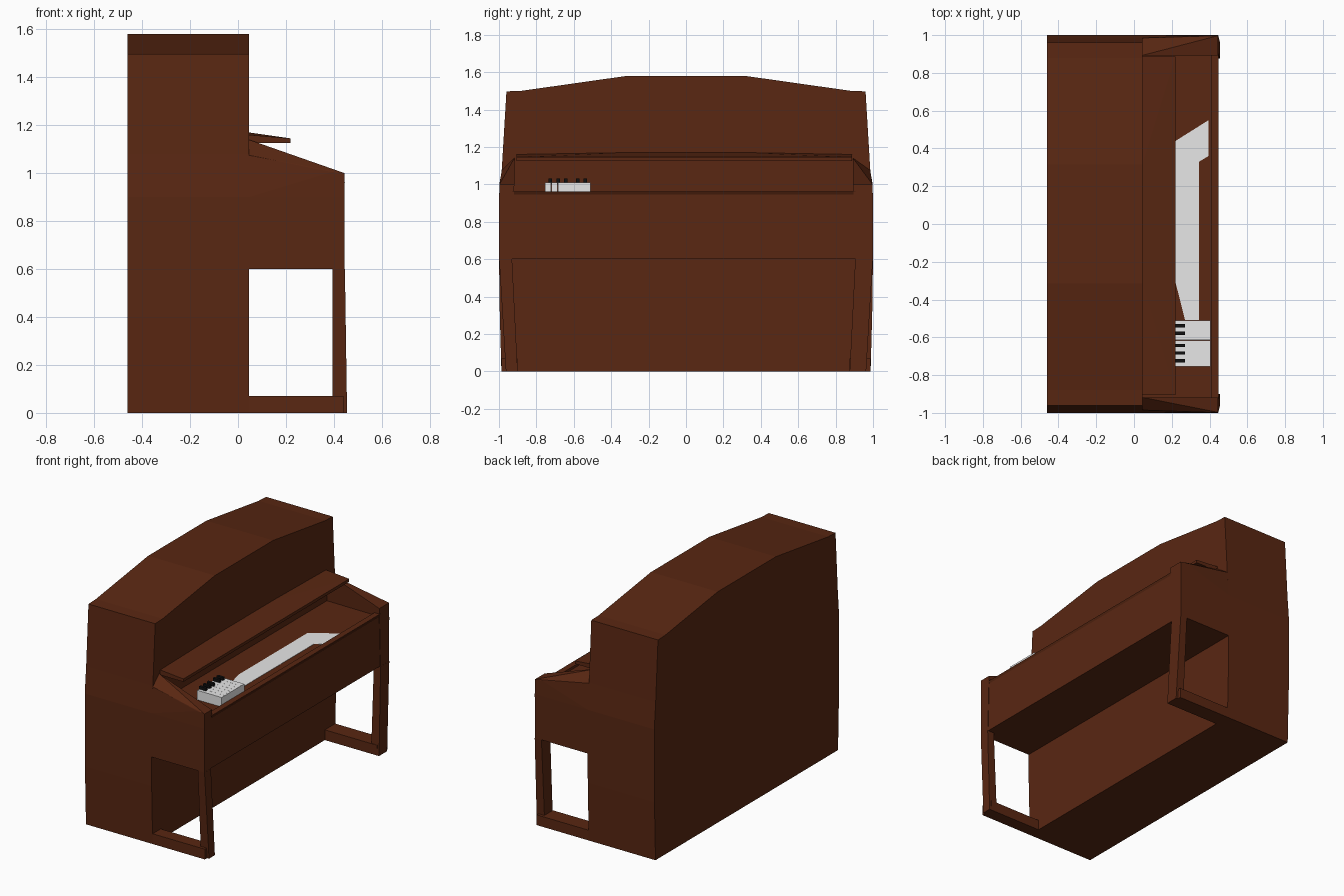
import bpy, bmesh

if "Cube" in bpy.data.objects:
    bpy.data.objects.remove(bpy.data.objects["Cube"])


def material(name, rgb):
    m = bpy.data.materials.new(name)
    m.diffuse_color = (*rgb, 1)
    m.use_nodes = True
    m.node_tree.nodes["Principled BSDF"].inputs["Base Color"].default_value = m.diffuse_color
    return m


WOOD = material("brown wood", (0.10, 0.02, 0.006))
IVORY = material("key white", (0.8, 0.8, 0.8))
EBONY = material("key black", (0.005, 0.005, 0.005))


def finish(name, bm, mat):
    bmesh.ops.recalc_face_normals(bm, faces=bm.faces)
    me = bpy.data.meshes.new(name)
    bm.to_mesh(me)
    bm.free()
    me.materials.append(mat)
    ob = bpy.data.objects.new(name, me)
    bpy.context.collection.objects.link(ob)
    return ob


def prism(name, pts, offset, mat=WOOD):
    """Extrude a flat outline of 3D points by an offset."""
    bm = bmesh.new()
    face = bm.faces.new([bm.verts.new(p) for p in pts])
    res = bmesh.ops.extrude_face_region(bm, geom=[face], use_keep_orig=True)
    verts = [v for v in res["geom"] if isinstance(v, bmesh.types.BMVert)]
    bmesh.ops.translate(bm, verts=verts, vec=offset)
    return finish(name, bm, mat)


def hull(name, pts, mat=WOOD):
    """Convex solid around a few corner points."""
    bm = bmesh.new()
    for p in pts:
        bm.verts.new(p)
    bmesh.ops.convex_hull(bm, input=bm.verts)
    bmesh.ops.dissolve_limit(bm, angle_limit=0.01, verts=bm.verts, edges=bm.edges)
    return finish(name, bm, mat)


def box(name, x0, x1, y0, y1, z0, z1, mat=WOOD):
    return hull(name, [(x, y, z) for x in (x0, x1) for y in (y0, y1) for z in (z0, z1)], mat)


# Tall case with bulging sides and an arched, faceted top
half = [(0.987, 0), (0.998, 0.4), (1.0, 0.9), (0.985, 1.08), (0.96, 1.497),
        (0.88, 1.5), (0.315, 1.58)]
outline = half + [(-y, z) for y, z in reversed(half)]
prism("case", [(-0.46, y, z) for y, z in outline], (0.505, 0, 0))

# Side cheeks, legs and floor bars; inner faces differ a little left to right
for side, s, inner in (("left", -1, 0.93), ("right", 1, 0.905)):
    top_in = inner - 0.012
    hull(side + "_cheek", [
        (0.045, s * 0.999, 0.6), (0.445, s * 0.999, 0.6),
        (0.045, s * inner, 0.6), (0.445, s * inner, 0.6),
        (0.045, s, 0.9), (0.445, s, 0.9),
        (0.445, s * 0.997, 1.0), (0.445, s * top_in, 1.0),
        (0.39, s * 0.997, 1.005), (0.39, s * top_in, 1.005),
        (0.045, s * 0.985, 1.075), (0.045, s * top_in, 1.14)])
    low_in = inner - 0.03
    hull(side + "_leg", [
        (0.395, s * 0.999, 0.6), (0.446, s * 0.999, 0.6),
        (0.395, s * inner, 0.6), (0.446, s * inner, 0.6),
        (0.395, s * 0.963, 0), (0.455, s * 0.963, 0),
        (0.395, s * low_in, 0), (0.455, s * low_in, 0)])
    hull(side + "_floor_bar", [
        (x, s * y, z) for z in (0, 0.07)
        for x, y in ((0.045, 0.987), (0.44, 0.987), (0.045, low_in), (0.44, low_in))])

# Key bed and its front lip with an undercut face
box("key_bed", 0.04, 0.442, -0.93, 0.905, 0.6, 0.945)
prism("front_lip", [(0.407, -0.93, 0.94), (0.438, -0.93, 0.945),
                    (0.447, -0.93, 0.962), (0.407, -0.93, 0.962)], (0, 1.835, 0))

# Shelf above the keys, slightly arched at the back
hull("shelf", [(0.22, y, z) for y in (-0.905, 0.888) for z in (1.125, 1.145)]
     + [(0.045, y, 1.125) for y in (-0.905, 0.888)]
     + [(0.045, y, z) for y, z in ((-0.905, 1.16), (-0.315, 1.17), (0.315, 1.17), (0.888, 1.16))])

# One octave of white and black keys
for i in range(7):
    y = -0.755 + i * 0.035
    box(f"white_key_{i + 1}", 0.22, 0.405, y, y + 0.0342, 0.945, 1.01, IVORY)
for i, y in enumerate((-0.725, -0.683, -0.643, -0.578, -0.538)):
    box(f"black_key_{i + 1}", 0.22, 0.27, y - 0.009, y + 0.009, 1.0, 1.03, EBONY)

# Pale sheet lying on the key bed
sheet = [(0.22, -0.31), (0.27, -0.508), (0.345, -0.508), (0.345, 0.33),
         (0.395, 0.36), (0.395, 0.55), (0.22, 0.44)]
prism("pale_key_sheet", [(x, y, 0.944) for x, y in sheet], (0, 0, 0.003), IVORY)
